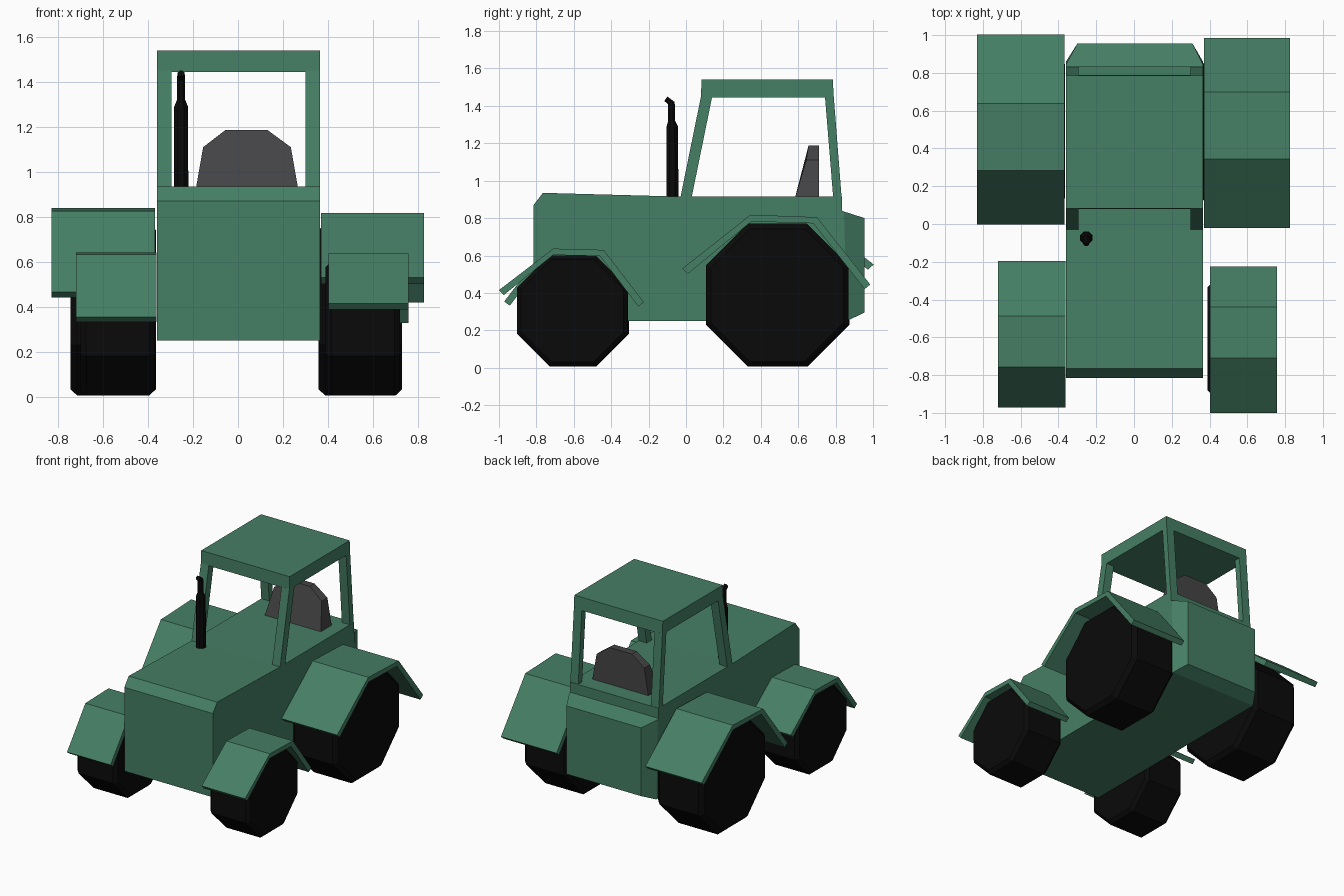
import bpy
import bmesh
from math import cos, sin, pi

if "Cube" in bpy.data.objects:
    bpy.data.objects.remove(bpy.data.objects["Cube"])


def material(name, rgb):
    m = bpy.data.materials.new(name)
    m.diffuse_color = (*rgb, 1)
    m.use_nodes = True
    m.node_tree.nodes["Principled BSDF"].inputs["Base Color"].default_value = m.diffuse_color
    return m


GREEN = material("green_paint", (0.06, 0.21, 0.13))
BLACK = material("black_rubber", (0.003, 0.003, 0.003))
GREY = material("seat_grey", (0.06, 0.06, 0.063))


def loft(name, rings, mat):
    """Closed solid through a list of matching point rings."""
    bm = bmesh.new()
    vs = [[bm.verts.new(p) for p in ring] for ring in rings]
    n = len(rings[0])
    for a, b in zip(vs, vs[1:]):
        for i in range(n):
            j = (i + 1) % n
            bm.faces.new((a[i], a[j], b[j], b[i]))
    bm.faces.new(vs[0][::-1])
    bm.faces.new(vs[-1])
    bmesh.ops.recalc_face_normals(bm, faces=bm.faces)
    me = bpy.data.meshes.new(name)
    bm.to_mesh(me)
    bm.free()
    me.materials.append(mat)
    ob = bpy.data.objects.new(name, me)
    bpy.context.collection.objects.link(ob)
    return ob


def prism(name, yz, x0, x1, mat):
    """Side profile extruded across x."""
    return loft(name, [[(x, y, z) for y, z in yz] for x in (x0, x1)], mat)


def wheel(name, x0, x1, y, z, apothem, bevel):
    """Octagonal tyre with bevelled shoulders."""
    big = apothem / cos(pi / 8)
    rings = []
    for x, r in ((x0, big - bevel), (x0 + bevel, big), (x1 - bevel, big), (x1, big - bevel)):
        rings.append([(x, y + r * cos(pi / 8 + k * pi / 4), z + r * sin(pi / 8 + k * pi / 4))
                      for k in range(8)])
    loft(name, rings, BLACK)


L, R = -0.36, 0.365

# Main body with sloping bonnet
prism("body", [(-0.815, 0.25), (-0.815, 0.87), (-0.765, 0.935), (-0.03, 0.915),
               (0.835, 0.915), (0.835, 0.25)], L, R, GREEN)

# Tapered rear housing
loft("rear_housing", [
    [(L, 0.835, 0.25), (R, 0.835, 0.25), (R, 0.835, 0.84), (L, 0.835, 0.84)],
    [(L, 0.86, 0.25), (R, 0.86, 0.25), (R, 0.845, 0.835), (L, 0.845, 0.835)],
    [(-0.3, 0.955, 0.295), (0.31, 0.955, 0.295), (0.31, 0.955, 0.80), (-0.3, 0.955, 0.80)],
], GREEN)

# Cab roof and four leaning posts
prism("cab_roof", [(0.08, 1.445), (0.083, 1.54), (0.785, 1.54), (0.79, 1.445)], L, R, GREEN)
for side, x0, x1 in (("left", L, -0.295), ("right", 0.30, R)):
    prism(f"front_post_{side}", [(-0.03, 0.91), (0.03, 0.91), (0.14, 1.45), (0.08, 1.45)],
          x0, x1, GREEN)
    prism(f"rear_post_{side}", [(0.787, 0.91), (0.832, 0.91), (0.79, 1.45), (0.743, 1.45)],
          x0, x1, GREEN)

# Seat back: shield outline, thinner towards the top
outline = [(-0.19, 0.91), (-0.155, 1.11), (-0.055, 1.187), (0.13, 1.187),
           (0.235, 1.11), (0.27, 0.91)]
front_y = {0.91: 0.583, 1.11: 0.643, 1.187: 0.655}
loft("seat", [[(x, front_y[z], z) for x, z in outline],
              [(x, 0.71, z) for x, z in outline]], GREY)

# Exhaust stack with bent tip: (y, z, radius, forward tilt drop)
stack = []
for y, z, r, tilt in ((-0.073, 0.90, 0.035, 0), (-0.073, 1.29, 0.033, 0), (-0.077, 1.32, 0.02, 0),
                      (-0.078, 1.415, 0.02, 0.3), (-0.108, 1.438, 0.016, 1.0)):
    stack.append([(-0.253 + r * cos(a), y + r * sin(a) * cos(tilt), z + r * sin(a) * sin(tilt))
                  for a in (pi / 8 + k * pi / 4 for k in range(8))])
loft("exhaust_pipe", stack, BLACK)

# Tyres
wheel("front_wheel_right", 0.39, 0.72, -0.607, 0.304, 0.297, 0.025)
wheel("front_wheel_left", -0.70, -0.37, -0.602, 0.304, 0.297, 0.025)
wheel("rear_wheel_right", 0.358, 0.73, 0.488, 0.388, 0.382, 0.03)
wheel("rear_wheel_left", -0.745, -0.365, 0.492, 0.388, 0.382, 0.03)

# Bent-plate mudguards; the left ones are the right ones turned around
front_guard = [(-1.0, 0.415), (-0.71, 0.637), (-0.44, 0.63), (-0.225, 0.35),
               (-0.255, 0.328), (-0.46, 0.597), (-0.71, 0.603), (-0.975, 0.388)]
rear_guard = [(-0.02, 0.53), (0.345, 0.818), (0.70, 0.805), (0.985, 0.445),
              (0.955, 0.42), (0.68, 0.772), (0.35, 0.782), (0.01, 0.502)]
for part, prof, turn, lift, right, left in (
        ("front_mudguard", front_guard, -1.197, 0.004, (0.402, 0.758), (-0.72, -0.363)),
        ("rear_mudguard", rear_guard, 0.983, 0.022, (0.37, 0.826), (-0.83, -0.368))):
    prism(part + "_right", prof, *right, GREEN)
    prism(part + "_left", [(turn - y, z + lift) for y, z in prof], *left, GREEN)
